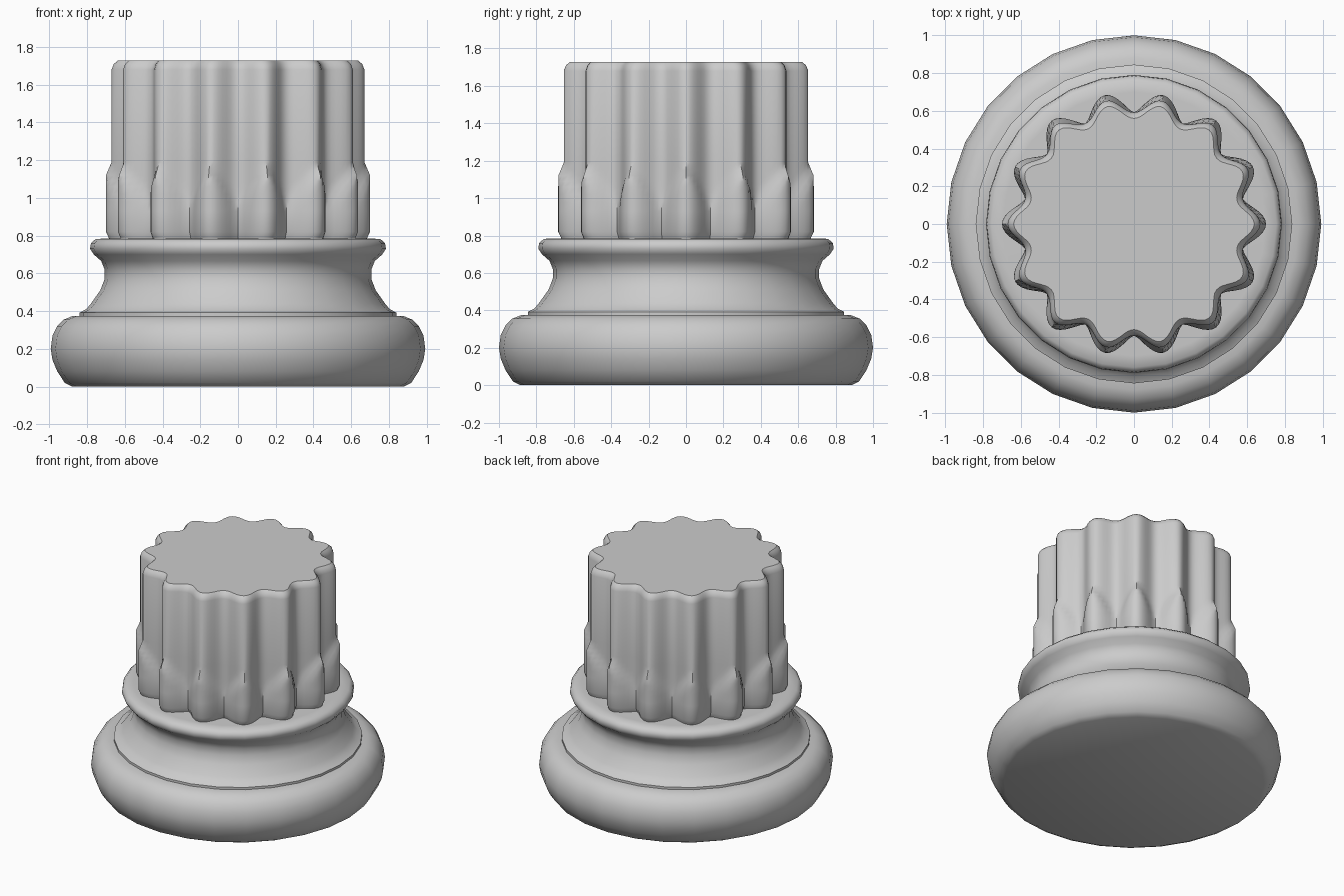
import bpy, bmesh
from math import sin, cos, pi

if "Cube" in bpy.data.objects:
    bpy.data.objects.remove(bpy.data.objects["Cube"])


def skin(name, rings, angle):
    """Bridge closed rings from bottom to top and cap both ends."""
    bm = bmesh.new()
    rows = [[bm.verts.new(p) for p in ring] for ring in rings]
    n = len(rows[0])
    for a, b in zip(rows, rows[1:]):
        for i in range(n):
            j = (i + 1) % n
            bm.faces.new((a[i], a[j], b[j], b[i]))
    bm.faces.new(rows[0][::-1])
    bm.faces.new(rows[-1])
    mesh = bpy.data.meshes.new(name)
    bm.to_mesh(mesh)
    bm.free()
    obj = bpy.data.objects.new(name, mesh)
    bpy.context.collection.objects.link(obj)
    bpy.ops.object.select_all(action='DESELECT')
    obj.select_set(True)
    bpy.context.view_layer.objects.active = obj
    bpy.ops.object.shade_smooth_by_angle(angle=angle)
    return obj


def lathe(name, profile, sides):
    rings = [[(r * 0.993 * cos(2 * pi * i / sides), r * sin(2 * pi * i / sides), z)
              for i in range(sides)] for r, z in profile]
    return skin(name, rings, 0.75)


# Rounded bottom torus
lathe("plinth_torus", [(0.885, 0), (0.925, 0.02), (0.965, 0.08), (0.99, 0.14),
                       (1.0, 0.2), (0.99, 0.27), (0.965, 0.32), (0.93, 0.355),
                       (0.88, 0.375), (0.80, 0.375)], 28)

# Concave neck with fillet below and rolled lip above
lathe("concave_neck", [(0.845, 0.36), (0.845, 0.392), (0.81, 0.41), (0.785, 0.44),
                       (0.735, 0.51), (0.712, 0.57), (0.712, 0.62), (0.73, 0.665),
                       (0.77, 0.70), (0.79, 0.73), (0.785, 0.76),
                       (0.76, 0.782), (0.70, 0.785)], 28)

# Shaft with 14 ridges, thickened at the bottom under pointed arches
RIDGES, STEPS = 14, 14


def shaft_radius(k, z):
    t = abs(2 * ((k / STEPS + 0.5) % 1 - 0.5))    # 0 on ridge, 1 in valley
    c = (1 + cos(pi * t)) / 2
    upper = 0.592 + 0.078 * c ** 1.1
    lower = 0.592 + 0.108 * c ** 0.75
    f = min(1, max(0, (1.19 - 0.22 * t - z) / 0.07))
    return upper + (lower - upper) * f


levels = [(0.775, -0.02), (0.795, -0.012), (0.82, 0), (0.93, 0), (0.98, 0), (1.02, 0),
          (1.06, 0), (1.09, 0), (1.12, 0), (1.15, 0), (1.19, 0), (1.68, 0),
          (1.71, -0.012), (1.727, -0.032)]
total = RIDGES * STEPS
rings = []
for z, inset in levels:
    ring = []
    for k in range(total):
        a = 2 * pi * k / total
        r = shaft_radius(k, z) + inset
        ring.append((r * cos(a), r * sin(a), z))
    rings.append(ring)
skin("fluted_shaft", rings, 0.7)
